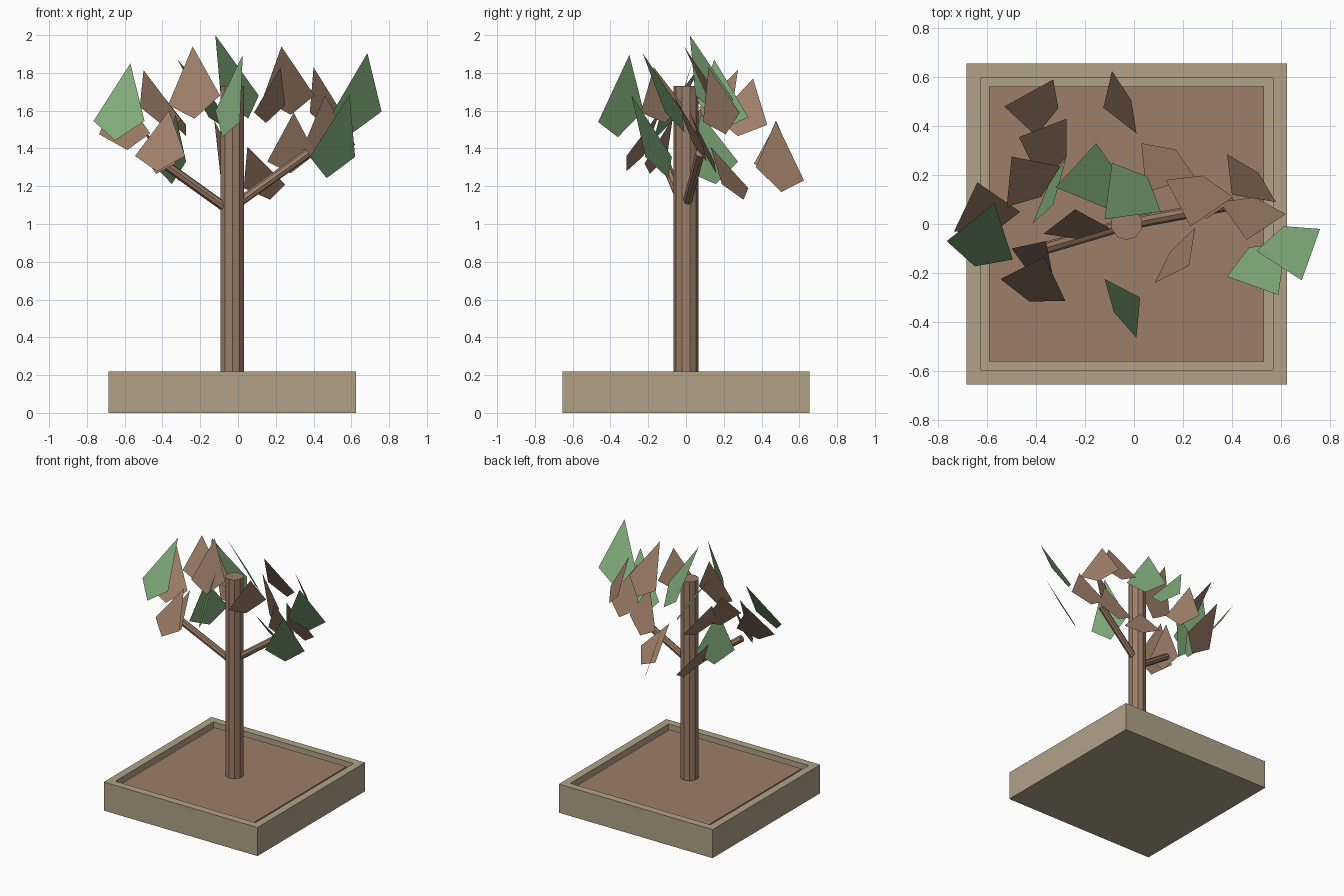
import bpy, bmesh, math
from mathutils import Vector

old = bpy.data.objects.get("Cube")
if old:
    bpy.data.objects.remove(old, do_unlink=True)

CX = -0.03  # trunk and planter centre


def material(name, rgb):
    m = bpy.data.materials.new(name)
    m.use_nodes = True
    m.diffuse_color = (*rgb, 1)
    m.node_tree.nodes["Principled BSDF"].inputs["Base Color"].default_value = (*rgb, 1)
    return m


BROWN = material("bark_brown", (0.34, 0.21, 0.14))
GREEN = material("leaf_green", (0.216, 0.402, 0.195))
TAN = material("planter_tan", (0.44, 0.36, 0.25))


def add_object(name, bm, mat):
    mesh = bpy.data.meshes.new(name)
    bm.to_mesh(mesh)
    bm.free()
    mesh.materials.append(mat)
    obj = bpy.data.objects.new(name, mesh)
    bpy.context.collection.objects.link(obj)
    return obj


def square_stack(name, rings, mat):
    """Join square rings of (half width, height) and cap both ends."""
    bm = bmesh.new()
    loops = [[bm.verts.new((CX + sx * h, sy * h, z))
              for sx, sy in ((-1, -1), (1, -1), (1, 1), (-1, 1))] for h, z in rings]
    for a, b in zip(loops, loops[1:]):
        for i in range(4):
            j = (i + 1) % 4
            bm.faces.new((a[i], a[j], b[j], b[i]))
    bm.faces.new(loops[0][::-1])
    bm.faces.new(loops[-1])
    return add_object(name, bm, mat)


def rod(name, start, end, radius, sides):
    """Straight faceted cylinder between two points."""
    start, end = Vector(start), Vector(end)
    axis = end - start
    bm = bmesh.new()
    bmesh.ops.create_cone(bm, cap_ends=True, segments=sides, radius1=radius,
                          radius2=radius, depth=axis.length)
    turn = axis.to_track_quat('Z', 'Y').to_matrix().to_4x4()
    bmesh.ops.transform(bm, matrix=turn, verts=bm.verts)
    bmesh.ops.translate(bm, vec=(start + end) / 2, verts=bm.verts)
    return add_object(name, bm, BROWN)


def leaf(name, tip, side_a, side_b, mat):
    """Flat kite: the blunt end follows from the tip and the two side corners."""
    tip, a, b = Vector(tip), Vector(side_a), Vector(side_b)
    blunt = tip + 0.67 * ((a - tip) + (b - tip))
    bm = bmesh.new()
    face = bm.faces.new([bm.verts.new(p) for p in (tip, a, blunt, b)])
    face.normal_update()
    if face.normal.z < 0:
        face.normal_flip()
    return add_object(name, bm, mat)


# Planter with a narrow groove around the soil
square_stack("planter", [(0.655, 0), (0.655, 0.22), (0.597, 0.22), (0.597, 0.15)], TAN)
square_stack("soil", [(0.562, 0.13), (0.562, 0.2)], BROWN)

# Trunk and branches
rod("trunk", (CX, 0, 0.19), (CX, 0, 1.73), 0.065, 10)
rod("left_branch", (CX, 0, 1.09), (0.37, 0.075, 1.375), 0.025, 8)
rod("right_branch", (CX, 0, 1.06), (-0.4, -0.11, 1.325), 0.025, 8)

# Leaves: tip and two side corners
green_leaves = [
    ((-.57, .085, 1.85), (-.495, -.145, 1.545), (-.765, -.07, 1.545)),
    ((-.32, .15, 1.87), (-.155, .33, 1.565), (-.115, .065, 1.64)),
    ((-.12, .02, 2.0), (.11, .05, 1.68), (-.09, .25, 1.66)),
    ((.025, -.3, 1.895), (.01, -.465, 1.54), (-.12, -.225, 1.6)),
    ((.685, -.23, 1.905), (.76, -.02, 1.595), (.5, -.11, 1.59)),
    ((.59, -.29, 1.685), (.62, -.075, 1.355), (.38, -.215, 1.355)),
    ((-.33, .08, 1.58), (-.275, .275, 1.33), (-.415, 0, 1.28)),
]
brown_leaves = [
    ((-.53, .48, 1.54), (-.33, .59, 1.29), (-.4, .36, 1.32)),
    ((-.47, .355, 1.77), (-.275, .43, 1.525), (-.375, .16, 1.56)),
    ((-.5, .275, 1.815), (-.3, .235, 1.55), (-.52, .07, 1.62)),
    ((-.64, .17, 1.73), (-.465, .05, 1.48), (-.735, -.03, 1.475)),
    ((-.36, -.07, 1.56), (-.5, -.1, 1.36), (-.33, -.22, 1.32)),
    ((-.365, -.135, 1.6), (-.28, -.315, 1.36), (-.545, -.225, 1.36)),
    ((-.24, .06, 1.94), (-.095, -.02, 1.68), (-.37, -.04, 1.63)),
    ((-.125, .475, 1.545), (-.09, .625, 1.23), (.01, .37, 1.3)),
    ((.05, .13, 1.41), (.03, .33, 1.19), (.25, .19, 1.21)),
    ((.23, -.01, 1.94), (.405, .11, 1.68), (.13, .18, 1.66)),
    ((.4, .12, 1.83), (.38, .285, 1.59), (.58, .09, 1.54)),
    ((.46, -.065, 1.68), (.35, .09, 1.42), (.62, .04, 1.42)),
    ((.225, -.17, 1.83), (.25, -.015, 1.63), (.085, -.24, 1.59)),
    ((.295, .02, 1.59), (.41, .1, 1.37), (.155, .15, 1.33)),
]
for kind, group, mat in (("green_leaf", green_leaves, GREEN),
                         ("brown_leaf", brown_leaves, BROWN)):
    for i, corners in enumerate(group, 1):
        leaf(f"{kind}_{i}", *corners, mat)
